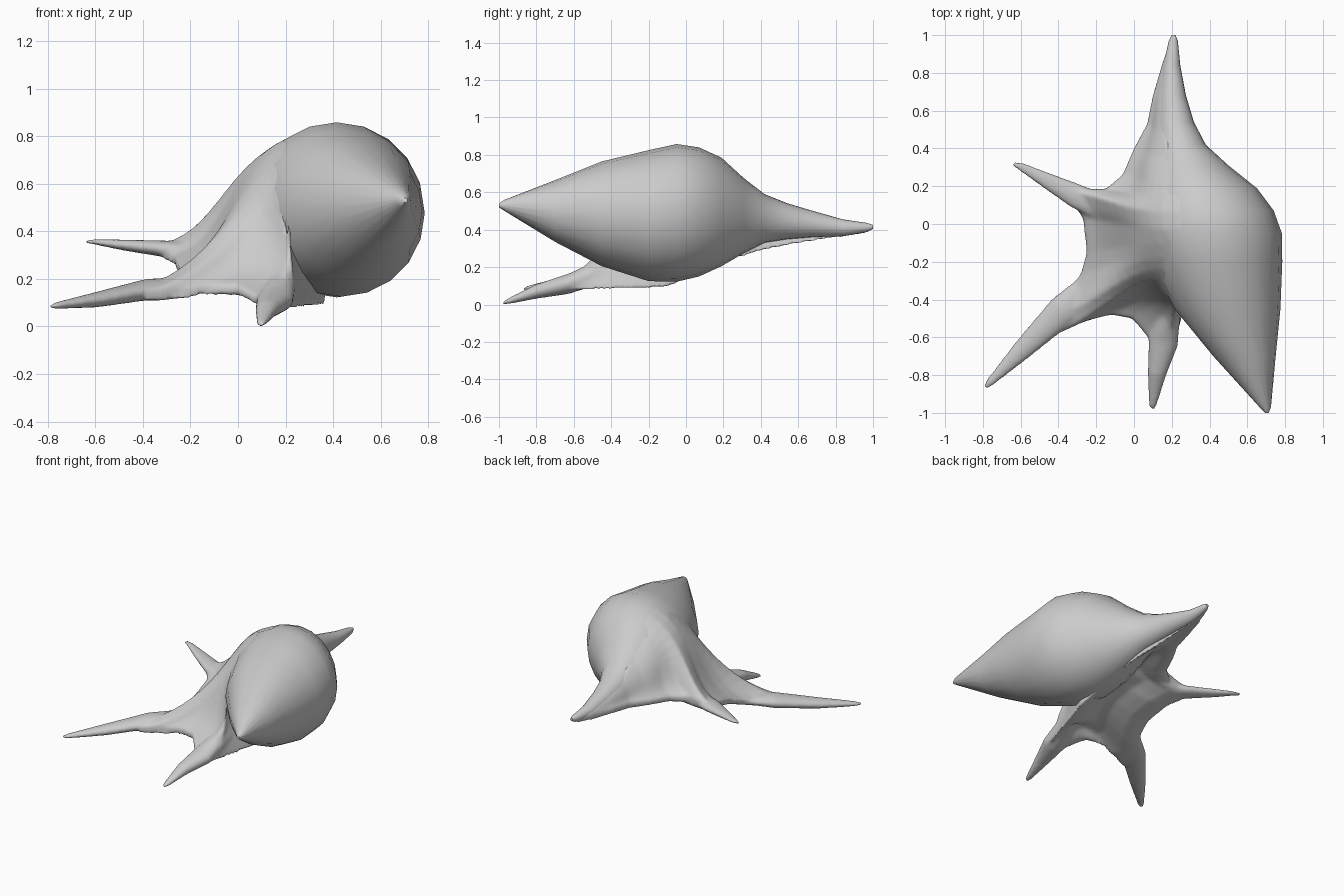
import bpy, bmesh, math
from mathutils import Vector

if "Cube" in bpy.data.objects:
    bpy.data.objects.remove(bpy.data.objects["Cube"])


def interp(table, t):
    """Linear lookup in rows of (key, values...)."""
    for a, b in zip(table, table[1:]):
        if t <= b[0]:
            f = max(0, (t - a[0]) / (b[0] - a[0]))
            return [p + (q - p) * f for p, q in zip(a[1:], b[1:])]
    return list(table[-1][1:])


def loft(name, rings):
    """Skin closed rings of points and cap both ends."""
    bm = bmesh.new()
    vs = [[bm.verts.new(p) for p in r] for r in rings]
    n = len(vs[0])
    for a, b in zip(vs, vs[1:]):
        for i in range(n):
            j = (i + 1) % n
            bm.faces.new((a[i], a[j], b[j], b[i]))
    bm.faces.new(vs[0])
    bm.faces.new(vs[-1])
    bmesh.ops.recalc_face_normals(bm, faces=bm.faces)
    me = bpy.data.meshes.new(name)
    bm.to_mesh(me)
    bm.free()
    ob = bpy.data.objects.new(name, me)
    bpy.context.collection.objects.link(ob)
    return ob


def select(obs):
    bpy.ops.object.select_all(action='DESELECT')
    for o in obs:
        o.select_set(True)
    bpy.context.view_layer.objects.active = obs[0]


def ellipse(c, side, w, h, n=20):
    c, up = Vector(c), Vector((0, 0, 1))
    return [c + side * w * math.cos(k * math.tau / n) + up * h * math.sin(k * math.tau / n)
            for k in range(n)]


# Spindle body: y, centre x, centre z, radius
body = [(-1.0, .703, .53, .01), (-.97, .695, .53, .03), (-.7, .585, .50, .165),
        (-.45, .495, .485, .28), (-.2, .435, .475, .35), (-.05, .415, .49, .368),
        (.07, .395, .495, .345), (.19, .36, .495, .29), (.31, .30, .475, .2),
        (.42, .25, .46, .13), (.54, .22, .445, .097), (.68, .205, .43, .07),
        (.84, .20, .41, .045), (.97, .208, .412, .024), (1.0, .21, .415, .01)]
spindle = loft("spindle_body",
               [ellipse((x, y, z), Vector((1, 0, 0)), r, r) for y, x, z, r in body])

# Flared lip: rim x, y, z and the y where that section leaves the body
rim = [(.22, -.62, .10, -.44), (.13, -.8, .06, -.43), (.075, -.6, .11, -.41),
       (-.01, -.5, .155, -.38), (-.12, -.48, .155, -.34), (-.25, -.51, .14, -.3),
       (-.38, -.57, .13, -.27), (-.45, -.52, .13, -.23), (-.34, -.36, .16, -.18),
       (-.28, -.26, .19, -.14), (-.25, -.15, .23, -.1), (-.27, .03, .28, -.03),
       (-.31, .09, .30, .02), (-.34, .18, .325, .06), (-.25, .185, .335, .1),
       (-.15, .185, .345, .14), (-.06, .26, .355, .22), (.0, .4, .365, .36),
       (.07, .53, .375, .5), (.1, .68, .385, .66), (.15, .85, .39, .83), (.195, .98, .4, .96)]
angles = [(-.45, 190), (-.2, 130), (-.05, 103), (.15, 103), (.35, 120), (1, 150)]
reach = [(-.45, .8), (-.2, 1), (0, 1.15), (.15, 1.15), (.4, 1), (1, .8)]
under = [(-.45, .24, -.55, .075), (-.1, .37, -.1, .09), (.3, .3, .3, .255),
         (.6, .23, .6, .325), (1, .2, .98, .38)]
hollow = [(-.45, 0), (-.3, .09), (.15, .11), (.5, .02), (1, 0)]
sections = []
for x, y, z, ya in rim:
    cx, cz, r = interp(body, ya)
    a = math.radians(interp(angles, ya)[0])
    A = Vector((cx + r * .98 * math.cos(a), ya, cz + r * .98 * math.sin(a)))
    R = Vector((x, y, z + .02))
    c1 = A + Vector((-math.sin(a), 0, math.cos(a))) * r * interp(reach, ya)[0]
    c2 = R + Vector((A.x - R.x, A.y - R.y, (A.z - R.z) * .3)) * .42
    top = [A * (1 - t) ** 3 + c1 * 3 * t * (1 - t) ** 2 + c2 * 3 * t * t * (1 - t) + R * t ** 3
           for t in (k / 11 for k in range(12))]
    B, low = Vector(interp(under, ya)), Vector((x, y, z - .02))
    arch = interp(hollow, ya)[0]
    sections.append(top + [low.lerp(B, k / 8) + Vector((0, 0, arch * math.sin((k / 8) ** 1.4 * math.pi) ** 2))
                           for k in range(9)])
lip = loft("flared_lip", sections)

# Tapering fingers: x, y, z, half width, half height
fingers = {
    "left_finger": [(-.79, -.865, .083, .014, .01), (-.765, -.84, .087, .024, .016),
                    (-.59, -.665, .113, .056, .033), (-.38, -.46, .155, .085, .045),
                    (-.2, -.31, .185, .08, .025)],
    "back_finger": [(-.64, .32, .357, .014, .01), (-.6, .305, .355, .025, .013),
                    (-.48, .24, .342, .042, .024), (-.3, .145, .325, .068, .036),
                    (-.17, .09, .325, .07, .025)],
    "front_finger": [(.095, -.98, .008, .016, .01), (.1, -.95, .018, .025, .017),
                     (.12, -.8, .07, .05, .04), (.155, -.63, .11, .08, .055),
                     (.2, -.42, .19, .05, .07)],
}
parts = [lip]
for name, pts in fingers.items():
    d = Vector(pts[-1][:2]) - Vector(pts[0][:2])
    side = Vector((-d.y, d.x, 0)).normalized()
    parts.append(loft(name, [ellipse(p[:3], side, p[3], p[4], 14) for p in pts]))

# Fuse fingers into the lip and soften the joints
select(parts)
bpy.ops.object.join()
m = lip.modifiers.new("fuse", 'REMESH')
m.mode, m.voxel_size, m.use_smooth_shade = 'VOXEL', .01, True
m = lip.modifiers.new("soften", 'SMOOTH')
m.factor, m.iterations = .5, 14

select([spindle])
bpy.ops.object.shade_smooth_by_angle(angle=math.radians(50))
